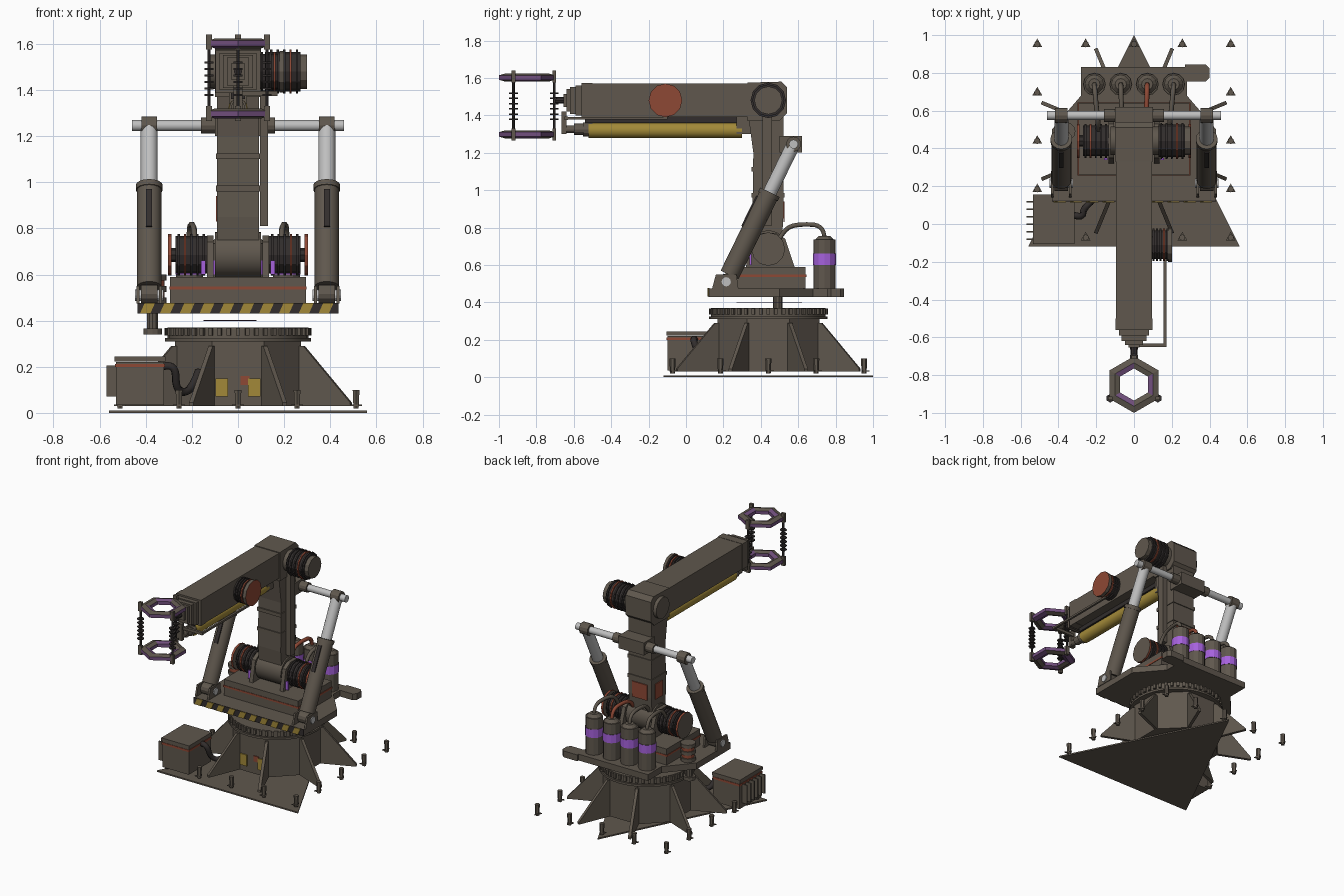
import bpy, bmesh, math
from mathutils import Vector

if "Cube" in bpy.data.objects:
    bpy.data.objects.remove(bpy.data.objects["Cube"])

def mat(name, r, g, b):
    m = bpy.data.materials.new(name)
    m.diffuse_color = (r, g, b, 1)
    m.use_nodes = True
    m.node_tree.nodes["Principled BSDF"].inputs["Base Color"].default_value = m.diffuse_color
    return m

BROWN = mat("weathered brown", 0.115, 0.096, 0.075)
DARK = mat("dark rubber", 0.032, 0.027, 0.026)
RUST = mat("rust orange", 0.27, 0.065, 0.035)
YELLOW = mat("warning yellow", 0.36, 0.25, 0.04)
PURPLE = mat("bright purple", 0.38, 0.12, 0.72)
DULL = mat("dull purple", 0.17, 0.08, 0.21)
SILVER = mat("polished steel", 0.52, 0.52, 0.52)

def finish(name, bm, *mats):
    bmesh.ops.recalc_face_normals(bm, faces=bm.faces[:])
    me = bpy.data.meshes.new(name)
    bm.to_mesh(me)
    bm.free()
    ob = bpy.data.objects.new(name, me)
    bpy.context.collection.objects.link(ob)
    for m in mats:
        me.materials.append(m)
    return ob

def prism(name, pts, axis, t0, t1, m=BROWN):
    """Extrude a 2D outline along one axis."""
    place = {'x': lambda a, b, t: (t, a, b), 'y': lambda a, b, t: (a, t, b), 'z': lambda a, b, t: (a, b, t)}[axis]
    bm = bmesh.new()
    lo = [bm.verts.new(place(a, b, t0)) for a, b in pts]
    hi = [bm.verts.new(place(a, b, t1)) for a, b in pts]
    bm.faces.new(lo)
    bm.faces.new(hi)
    for i in range(len(pts)):
        j = (i + 1) % len(pts)
        bm.faces.new((lo[i], lo[j], hi[j], hi[i]))
    return finish(name, bm, m)

def box(name, x0, x1, y0, y1, z0, z1, m=BROWN):
    return prism(name, [(x0, y0), (x1, y0), (x1, y1), (x0, y1)], 'z', z0, z1, m)

def cyl(name, p0, p1, r, m=BROWN, n=16, r2=None, cap=None, spin=0.0):
    """Cylinder between two points, optionally with its own cap colour."""
    p0, p1 = Vector(p0), Vector(p1)
    d = p1 - p0
    bm = bmesh.new()
    bmesh.ops.create_cone(bm, cap_ends=True, segments=n, radius1=r, radius2=r if r2 is None else r2, depth=d.length)
    if cap:
        for f in bm.faces:
            f.material_index = 1 if len(f.verts) > 4 else 0
    ob = finish(name, bm, m, *([cap] if cap else []))
    ob.rotation_mode = 'QUATERNION'
    ob.location = (p0 + p1) / 2
    q = Vector((0, 0, 1)).rotation_difference(d.normalized())
    ob.rotation_quaternion = q @ Vector((0, 0, 1)).rotation_difference(Vector((0, 0, 1)))
    if spin:
        for v in ob.data.vertices:
            x, y = v.co.x, v.co.y
            v.co.x, v.co.y = x * math.cos(spin) - y * math.sin(spin), x * math.sin(spin) + y * math.cos(spin)
    return ob

def tube(name, pts, r, m=BROWN):
    """Smooth hose through a few points."""
    cu = bpy.data.curves.new(name, 'CURVE')
    cu.dimensions = '3D'
    cu.bevel_depth, cu.bevel_resolution, cu.resolution_u = r, 1, 5
    sp = cu.splines.new('NURBS')
    sp.points.add(len(pts) - 1)
    for p, c in zip(sp.points, pts):
        p.co = (*c, 1)
    sp.use_endpoint_u, sp.order_u = True, 3
    cu.materials.append(m)
    ob = bpy.data.objects.new(name, cu)
    bpy.context.collection.objects.link(ob)

def motor(name, x0, x1, y, z, r):
    """Finned motor lying along x, with a rust rimmed end plate."""
    cyl(name + "_core", (x0, y, z), (x1, y, z), r * 0.9, DARK, 12)
    for i in range(5):
        x = x0 + (x1 - x0) * (i + 0.5) / 5
        cyl(name + "_fin", (x - 0.005, y, z), (x + 0.005, y, z), r, RUST if i == 3 else DARK, 12)

CY = 0.44  # turret axis

# ground plate and anchor bolts
prism("ground_plate", [(-0.56, -0.12), (0.56, -0.12), (0, 1.0)], 'z', 0, 0.01)
for i in range(-2, 3):
    for j in range(-2, 3):
        if max(abs(i), abs(j)) == 2:
            x, y = i * 0.256, CY + j * 0.256
            cyl("anchor_bolt", (x, y, 0.02), (x, y, 0.1), 0.013, BROWN, 6, 0.017)
            cyl("anchor_washer", (x, y, 0.03), (x, y, 0.036), 0.03, BROWN, 3)

# octagonal pedestal with radial fins
cyl("pedestal", (0, CY, 0.03), (0, CY, 0.32), 0.295, BROWN, 8, spin=math.pi / 8)
for k in range(8):
    a = math.radians(22.5 + 45 * k)
    fin = prism("pedestal_fin", [(0.25, 0.03), (0.53, 0.03), (0.53, 0.045), (0.31, 0.29), (0.25, 0.29)], 'y', -0.01, 0.01)
    fin.location, fin.rotation_euler = (0, CY, 0), (0, 0, a)
for x in (-0.07, 0.07):
    box("warning_panel", x - 0.027, x + 0.027, 0.16, 0.168, 0.07, 0.15, YELLOW)
box("rust_panel", 0.01, 0.05, 0.161, 0.168, 0.12, 0.16, RUST)

# slewing ring with teeth
cyl("slew_ring", (0, CY, 0.315), (0, CY, 0.37), 0.305, BROWN, 32)
cyl("slew_ring_flange", (0, CY, 0.31), (0, CY, 0.325), 0.317, BROWN, 32)
for k in range(48):
    t = box("ring_tooth", 0.3, 0.318, -0.009, 0.009, 0.335, 0.368)
    t.location, t.rotation_euler = (0, CY, 0), (0, 0, math.tau * k / 48)
prism("bearing_shim", [(-0.15, 0.27), (0.08, 0.5), (-0.1, 0.62)], 'z', 0.399, 0.402, DULL)

# slew drive
cyl("slew_pinion", (-0.37, 0.49, 0.34), (-0.37, 0.49, 0.365), 0.04, BROWN, 12)
cyl("slew_shaft", (-0.37, 0.49, 0.36), (-0.37, 0.49, 0.44), 0.025, BROWN, 10)
for i in range(5):
    z = 0.475 + i * 0.025
    cyl("slew_motor", (-0.36, 0.49, z), (-0.36, 0.49, z + 0.025), 0.05 - 0.008 * (i % 2), RUST if i % 2 else BROWN, 12)

# control box with louvres and cable
box("control_box", -0.53, -0.32, -0.1, 0.15, 0.035, 0.22)
box("control_box_lid", -0.535, -0.315, -0.105, 0.155, 0.222, 0.245)
box("control_box_stripe", -0.533, -0.317, -0.103, 0.153, 0.198, 0.213, RUST)
for i in range(6):
    y = -0.085 + i * 0.04
    box("louvre", -0.57, -0.53, y, y + 0.008, 0.07, 0.205)
tube("control_cable", [(-0.33, 0.05, 0.2), (-0.27, 0.03, 0.22), (-0.27, 0.08, 0.09), (-0.2, 0.14, 0.09), (-0.17, 0.22, 0.18)], 0.018, DARK)

# rotating deck with hazard strip
half = [(0.435, 0.125), (0.435, 0.5), (0.28, 0.68), (0.28, 0.83)]
prism("deck", half + [(-x, y) for x, y in reversed(half)], 'z', 0.43, 0.475)
prism("deck_tab", [(0.27, 0.755), (0.38, 0.755), (0.4, 0.775), (0.4, 0.825), (0.38, 0.845), (0.27, 0.845)], 'z', 0.43, 0.475)
box("hazard_backing", -0.435, 0.435, 0.119, 0.125, 0.43, 0.477, DARK)
for i in range(10):
    x = -0.425 + i * 0.086
    prism("hazard_stripe", [(x, 0.431), (x + 0.045, 0.431), (x + 0.065, 0.476), (x + 0.02, 0.476)], 'y', 0.114, 0.12, YELLOW)

# shoulder housing, yokes and motors
box("shoulder_housing", -0.295, 0.295, 0.26, 0.64, 0.475, 0.59)
box("housing_stripe", -0.298, 0.298, 0.257, 0.643, 0.535, 0.548, RUST)
SZ = 0.685
cyl("shoulder_hub", (-0.1, CY, SZ), (0.1, CY, SZ), 0.1, BROWN, 24)
for s in (-1, 1):
    prism("shoulder_yoke", [(0.32, 0.59), (0.58, 0.59), (0.53, 0.74), (0.48, 0.77), (0.4, 0.77), (0.35, 0.74)], 'x', s * 0.107, s * 0.135)
    box("status_panel", *sorted((s * 0.14, s * 0.16)), 0.34, 0.35, 0.6, 0.66, PURPLE)
    motor("shoulder_motor", s * 0.135, s * 0.27, CY, SZ, 0.09)
    cyl("shoulder_axle", (s * 0.27, CY, SZ), (s * 0.3, CY, SZ), 0.03, DARK, 8)
    cyl("shoulder_end_plate", (s * 0.288, CY, SZ), (s * 0.303, CY, SZ), 0.09, RUST, 12, cap=BROWN)

# lower arm column
prism("lower_arm", [(0.37, 0.68), (0.51, 0.68), (0.52, 0.85), (0.52, 1.42), (0.33, 1.42), (0.36, 1.2), (0.355, 0.85)], 'x', -0.09, 0.09)
for z in (0.96, 1.1):
    box("arm_collar", -0.095, 0.095, 0.35, 0.526, z, z + 0.025)
box("arm_access_panel", -0.06, 0.06, 0.52, 0.527, 0.83, 0.94, RUST)
box("arm_side_panel", -0.096, -0.09, 0.4, 0.48, 0.83, 0.94, RUST)
box("cable_duct", 0.095, 0.13, 0.41, 0.46, 0.81, 1.4)

# cross bar and hydraulic lift cylinders
box("crossbar_mount", -0.1, 0.1, 0.5, 0.62, 1.2, 1.29)
cyl("crossbar", (-0.46, 0.575, 1.246), (0.46, 0.575, 1.246), 0.024, SILVER)
for s in (-1, 1):
    x = s * 0.385
    low, top = Vector((x, 0.215, 0.51)), Vector((x, 0.575, 1.246))
    at = lambda t: low.lerp(top, t)
    cyl("crossbar_sleeve", (s * 0.1, 0.575, 1.246), (s * 0.16, 0.575, 1.246), 0.034, BROWN, 12)
    cyl("rod_eye", (x - 0.033, 0.575, 1.246), (x + 0.033, 0.575, 1.246), 0.04, BROWN, 12)
    cyl("lift_rod", at(0.5), at(0.98), 0.037, SILVER)
    cyl("lift_cylinder", at(0.05), at(0.63), 0.053, BROWN)
    cyl("lift_gland", at(0.62), at(0.65), 0.058, BROWN)
    a, b = at(0.38), at(0.6)
    prism("lift_cover", [(a.y - 0.056, a.z + 0.02), (b.y - 0.056, b.z + 0.02), (b.y - 0.02, b.z), (a.y - 0.02, a.z)], 'x', x - 0.013, x + 0.013, DARK)
    for d in (-0.055, 0.042):
        prism("clevis_cheek", [(0.14, 0.475), (0.28, 0.475), (0.27, 0.55), (0.16, 0.55)], 'x', x + d, x + d + 0.013)
    cyl("clevis_pin", (x - 0.062, 0.215, 0.51), (x + 0.062, 0.215, 0.51), 0.025, SILVER, 12)
    cyl("cylinder_foot", (x - 0.036, 0.215, 0.515), (x + 0.036, 0.215, 0.515), 0.04, BROWN, 12)

# accumulator tanks with hoses
for x in (-0.21, -0.07, 0.07, 0.21):
    cyl("tank", (x, 0.74, 0.46), (x, 0.74, 0.735), 0.058, BROWN, 12)
    cyl("tank_cap", (x, 0.74, 0.735), (x, 0.74, 0.755), 0.05, BROWN, 12, 0.03)
    cyl("tank_band", (x, 0.74, 0.6), (x, 0.74, 0.66), 0.061, PURPLE, 12, cap=BROWN)
    tube("tank_hose", [(x, 0.74, 0.74), (x, 0.74, 0.81), (x * 0.95, 0.62, 0.82), (x * 0.9, 0.53, 0.8), (x * 0.9, 0.5, 0.74)], 0.013, RUST if x == 0.07 else BROWN)

# elbow
EZ = 1.48
prism("elbow_block", [(0.33, 1.37), (0.5, 1.37), (0.54, 1.41), (0.54, 1.55), (0.51, 1.58), (0.33, 1.575)], 'x', -0.1, 0.1)
cyl("elbow_hub", (-0.125, CY, EZ), (0.13, CY, EZ), 0.075, BROWN, 16)
motor("elbow_motor", 0.13, 0.27, CY, EZ, 0.095)
cyl("elbow_motor_cap", (0.265, CY, EZ), (0.3, CY, EZ), 0.075, BROWN, 12)

# upper arm with telescoping nose
box("upper_arm", -0.095, 0.095, -0.53, 0.34, 1.39, 1.57)
for y0, w, h in ((-0.56, 0.098, 0.092), (-0.59, 0.08, 0.08), (-0.62, 0.066, 0.072), (-0.64, 0.048, 0.06), (-0.655, 0.03, 0.035)):
    box("arm_nose_step", -w, w, y0, -0.5, EZ - h, EZ + h)
cyl("wrist_stub", (0, -0.7, EZ), (0, -0.65, EZ), 0.018, DARK, 8)
box("arm_underside_rail", -0.03, 0.03, -0.54, 0.29, 1.36, 1.39, DARK)

# side drum on the upper arm
motor("side_drum", 0.095, 0.185, -0.11, EZ, 0.085)
cyl("side_drum_cover", (0.18, -0.11, EZ), (0.2, -0.11, EZ), 0.09, BROWN, 12, cap=RUST)

# extension ram under the upper arm
cyl("ram_barrel", (0, -0.52, 1.32), (0, 0.3, 1.32), 0.042, YELLOW)
for y0, r in ((-0.55, 0.038), (-0.6, 0.03), (-0.65, 0.02)):
    cyl("ram_stage", (0, y0, 1.325), (0, -0.5, 1.325), r, BROWN, 12)
box("ram_link", -0.02, 0.02, -0.665, -0.64, 1.3, 1.42)
box("ram_rear_mount", -0.04, 0.04, 0.27, 0.36, 1.3, 1.39)
box("guide_rod", 0.157, 0.172, -0.645, -0.1, 1.378, 1.392)
box("guide_rod_arm", 0, 0.172, -0.65, -0.632, 1.375, 1.395)

# gripper: two hexagonal rings joined by three spooled rods
GY = -0.85
def hex_ring(name, z):
    bm = bmesh.new()
    section = [(0.15, -0.012), (0.15, 0.012), (0.115, 0.022), (0.085, 0.012), (0.085, -0.012), (0.115, -0.022)]
    rings = []
    for k in range(6):
        a = math.radians(90 + 60 * k)
        rings.append([bm.verts.new((r * math.cos(a), GY + r * math.sin(a), z + h)) for r, h in section])
    for k in range(6):
        p, q = rings[k], rings[(k + 1) % 6]
        for i in range(6):
            j = (i + 1) % 6
            f = bm.faces.new((p[i], q[i], q[j], p[j]))
            f.material_index = 1 if (k % 2 == 0 and i != 1) or i in (0, 3) else 0
    finish(name, bm, BROWN, DULL)

hex_ring("gripper_top_ring", 1.602)
hex_ring("gripper_bottom_ring", 1.298)
for deg in (90, 210, 330):
    a = math.radians(deg)
    x, y = 0.145 * math.cos(a), GY + 0.145 * math.sin(a)
    cyl("gripper_rod", (x, y, 1.3), (x, y, 1.6), 0.007, DARK, 6)
    for z0, z1 in ((1.265, 1.33), (1.575, 1.64)):
        box("rod_bracket", x - 0.013, x + 0.013, y - 0.01, y + 0.01, z0, z1)
    for i in range(6):
        z = 1.375 + i * 0.028
        cyl("rod_spool", (x, y, z), (x, y, z + 0.008), 0.023, DARK, 6)

# smooth the round parts, keep hard edges
for ob in bpy.context.scene.objects:
    ob.select_set(ob.type == 'MESH' and len(ob.data.polygons) >= 18 and "gripper" not in ob.name)
    if ob.select_get():
        bpy.context.view_layer.objects.active = ob
bpy.ops.object.shade_smooth_by_angle(angle=math.radians(28))
